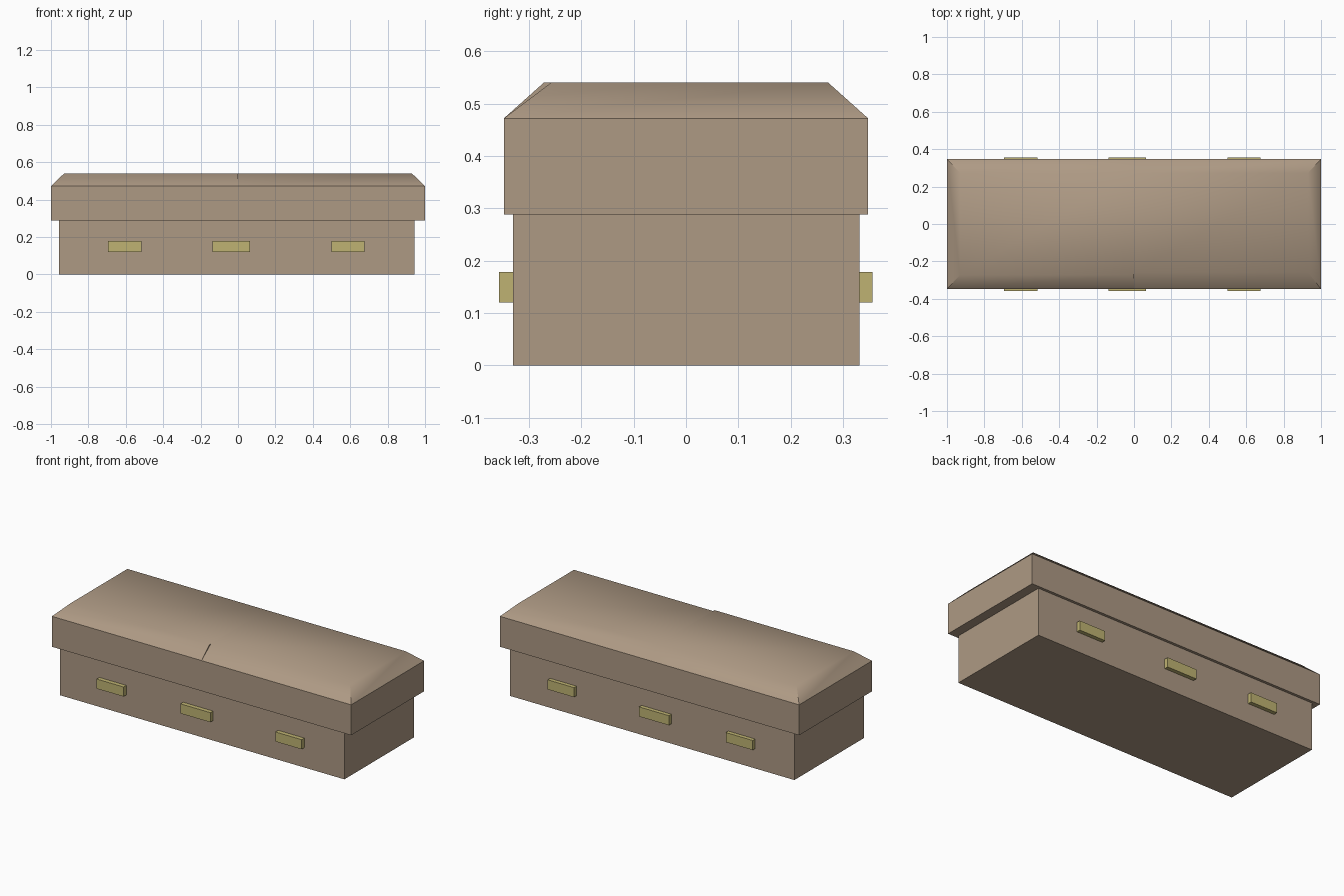
import bpy, bmesh, math

if "Cube" in bpy.data.objects:
    bpy.data.objects.remove(bpy.data.objects["Cube"])


def material(name, rgb):
    m = bpy.data.materials.new(name)
    m.diffuse_color = (*rgb, 1)
    m.use_nodes = True
    m.node_tree.nodes["Principled BSDF"].inputs["Base Color"].default_value = m.diffuse_color
    return m


wood = material("tan_wood", (0.42, 0.32, 0.23))
brass = material("brass", (0.52, 0.45, 0.17))


def loft(name, rings, mat):
    """Stack rectangles (x0, x1, y0, y1, z) into a closed solid."""
    bm = bmesh.new()
    loops = [[bm.verts.new(p) for p in ((x0, y0, z), (x1, y0, z), (x1, y1, z), (x0, y1, z))]
             for x0, x1, y0, y1, z in rings]
    bm.faces.new(loops[0][::-1])
    bm.faces.new(loops[-1])
    for a, b in zip(loops, loops[1:]):
        for i in range(4):
            j = (i + 1) % 4
            bm.faces.new((a[i], a[j], b[j], b[i]))
    mesh = bpy.data.meshes.new(name)
    bm.to_mesh(mesh)
    bm.free()
    mesh.materials.append(mat)
    ob = bpy.data.objects.new(name, mesh)
    bpy.context.collection.objects.link(ob)
    return ob


# Main box
loft("body", [(-0.957, 0.943, -0.331, 0.332, 0), (-0.957, 0.943, -0.331, 0.332, 0.288)], wood)

# Two lid halves meeting at the middle, with softly shaded sloping tops
halves = [
    ("lid_left", (-1, 0), (-0.93, 0), (-0.272, 0.272)),
    ("lid_right", (0, 1), (0, 0.93), (-0.258, 0.272)),
]
for name, base, top, top_y in halves:
    lid = loft(name, [(*base, -0.348, 0.348, 0.288),
                      (*base, -0.348, 0.348, 0.472),
                      (*top, *top_y, 0.54)], wood)
    bpy.ops.object.select_all(action='DESELECT')
    lid.select_set(True)
    bpy.context.view_layer.objects.active = lid
    bpy.ops.object.shade_smooth_by_angle(angle=math.radians(45))

# Three block handles on each long side
for side, y0, y1 in (("front", -0.357, -0.325), ("back", 0.325, 0.356)):
    for i, (x0, x1) in enumerate(((-0.695, -0.515), (-0.135, 0.065), (0.5, 0.675))):
        loft(f"{side}_handle_{i + 1}", [(x0, x1, y0, y1, 0.12), (x0, x1, y0, y1, 0.178)], brass)
